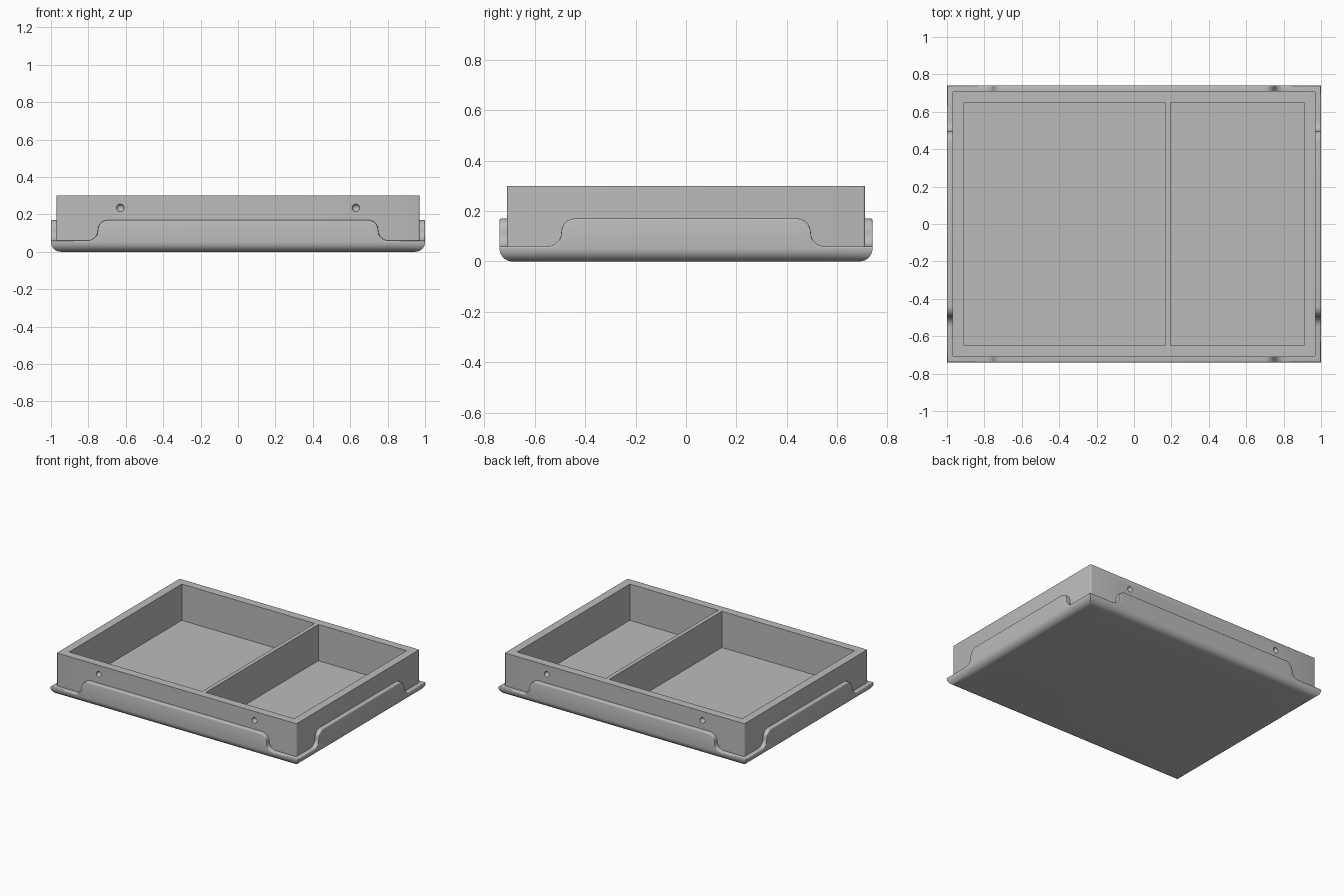
import bpy, bmesh, math
from mathutils import Vector, Matrix

if "Cube" in bpy.data.objects:
    bpy.data.objects.remove(bpy.data.objects["Cube"])

grey = bpy.data.materials.new("plain_grey")
grey.use_nodes = True
grey.diffuse_color = (0.5, 0.5, 0.5, 1)
grey.node_tree.nodes["Principled BSDF"].inputs["Base Color"].default_value = (0.5, 0.5, 0.5, 1)


def make_object(name, bm):
    bmesh.ops.recalc_face_normals(bm, faces=bm.faces)
    mesh = bpy.data.meshes.new(name)
    bm.to_mesh(mesh)
    bm.free()
    mesh.materials.append(grey)
    obj = bpy.data.objects.new(name, mesh)
    bpy.context.collection.objects.link(obj)
    return obj


def box(low, high):
    bm = bmesh.new()
    low, high = Vector(low), Vector(high)
    size = Matrix.Diagonal((high - low).to_4d())
    bmesh.ops.create_cube(bm, size=1, matrix=Matrix.Translation((low + high) / 2) @ size)
    return bm


def smooth(obj):
    bpy.ops.object.select_all(action="DESELECT")
    obj.select_set(True)
    bpy.context.view_layer.objects.active = obj
    bpy.ops.object.shade_smooth_by_angle(angle=math.radians(35))


def cut(obj, cutter):
    cutter.hide_render = True
    mod = obj.modifiers.new("cut", "BOOLEAN")
    mod.operation = "DIFFERENCE"
    mod.solver = "EXACT"
    mod.object = cutter
    bpy.context.view_layer.objects.active = obj
    bpy.ops.object.modifier_apply(modifier=mod.name)
    bpy.data.objects.remove(cutter)


# Inner box with slightly rounded upright corners
TOP = 0.30
bm = box((-0.97, -0.71, 0.02), (0.97, 0.71, TOP))
upright = [e for e in bm.edges if abs(e.verts[0].co.z - e.verts[1].co.z) > 0.1]
bmesh.ops.bevel(bm, geom=upright, offset=0.008, segments=3, profile=0.5, affect="EDGES")
tray = make_object("divided_box", bm)

# Two compartments separated by a thin divider
for x0, x1 in ((-0.91, 0.165), (0.195, 0.91)):
    cut(tray, make_object("compartment", box((x0, -0.65, 0.035), (x1, 0.65, TOP + 0.1))))

# Round dimples on the front and back
for x in (-0.63, 0.63):
    for y in (-0.71, 0.71):
        bm = bmesh.new()
        bmesh.ops.create_uvsphere(bm, u_segments=24, v_segments=16, radius=0.02,
                                  matrix=Matrix.Translation((x, y, 0.235)))
        cut(tray, make_object("dimple", bm))
smooth(tray)

# Outer shell: a section lofted around the rim, whose height rises along each side
HALF_X, HALF_Y, LOW, HIGH = 1.0, 0.74, 0.06, 0.17
BOTTOM_R, RIM_R, STEPS = 0.052, 0.007, 8


def section(height):
    """Points as (inset from outer face, z), from the bottom up to the rim."""
    points = []
    for i in range(STEPS + 1):
        a = math.pi / 2 * i / STEPS
        points.append((BOTTOM_R * (1 - math.sin(a)), BOTTOM_R * (1 - math.cos(a))))
    for i in range(4):
        a = math.pi / 2 * i / 3
        points.append((RIM_R * (1 - math.cos(a)), height - RIM_R * (1 - math.sin(a))))
    points.append((0.033, height))
    return points


def rim_stations(half, step_at):
    """Positions along a side with rim heights: two S-shaped rises, mirrored."""
    r = (HIGH - LOW) / 2
    rise = [(-half, LOW)]
    for i in range(STEPS + 1):
        a = math.pi / 2 * i / STEPS
        rise.append((-step_at - r + r * math.sin(a), LOW + r * (1 - math.cos(a))))
    for i in range(1, STEPS + 1):
        a = math.pi / 2 * i / STEPS
        rise.append((-step_at + r * (1 - math.cos(a)), HIGH - r + r * math.sin(a)))
    return rise + [(-t, h) for t, h in reversed(rise)]


shell_bm = bmesh.new()
for turn in range(4):
    half, depth, step_at = ((HALF_X, HALF_Y, 0.75), (HALF_Y, HALF_X, 0.495))[turn % 2]
    spin = Matrix.Rotation(turn * math.pi / 2, 3, "Z")
    rows = []
    for t, height in rim_stations(half, step_at):
        row = []
        for inset, z in section(height):
            along = max(-(half - inset), min(half - inset, t))
            row.append(shell_bm.verts.new(spin @ Vector((along, -(depth - inset), z))))
        rows.append(row)
    for a, b in zip(rows, rows[1:]):
        for i in range(len(a) - 1):
            shell_bm.faces.new((a[i], b[i], b[i + 1], a[i + 1]))
bmesh.ops.remove_doubles(shell_bm, verts=shell_bm.verts, dist=0.0001)

# Flat underside
rim = [e for e in shell_bm.edges if e.is_boundary and all(v.co.z < 0.0001 for v in e.verts)]
bmesh.ops.edgeloop_fill(shell_bm, edges=rim)
smooth(make_object("outer_shell", shell_bm))
